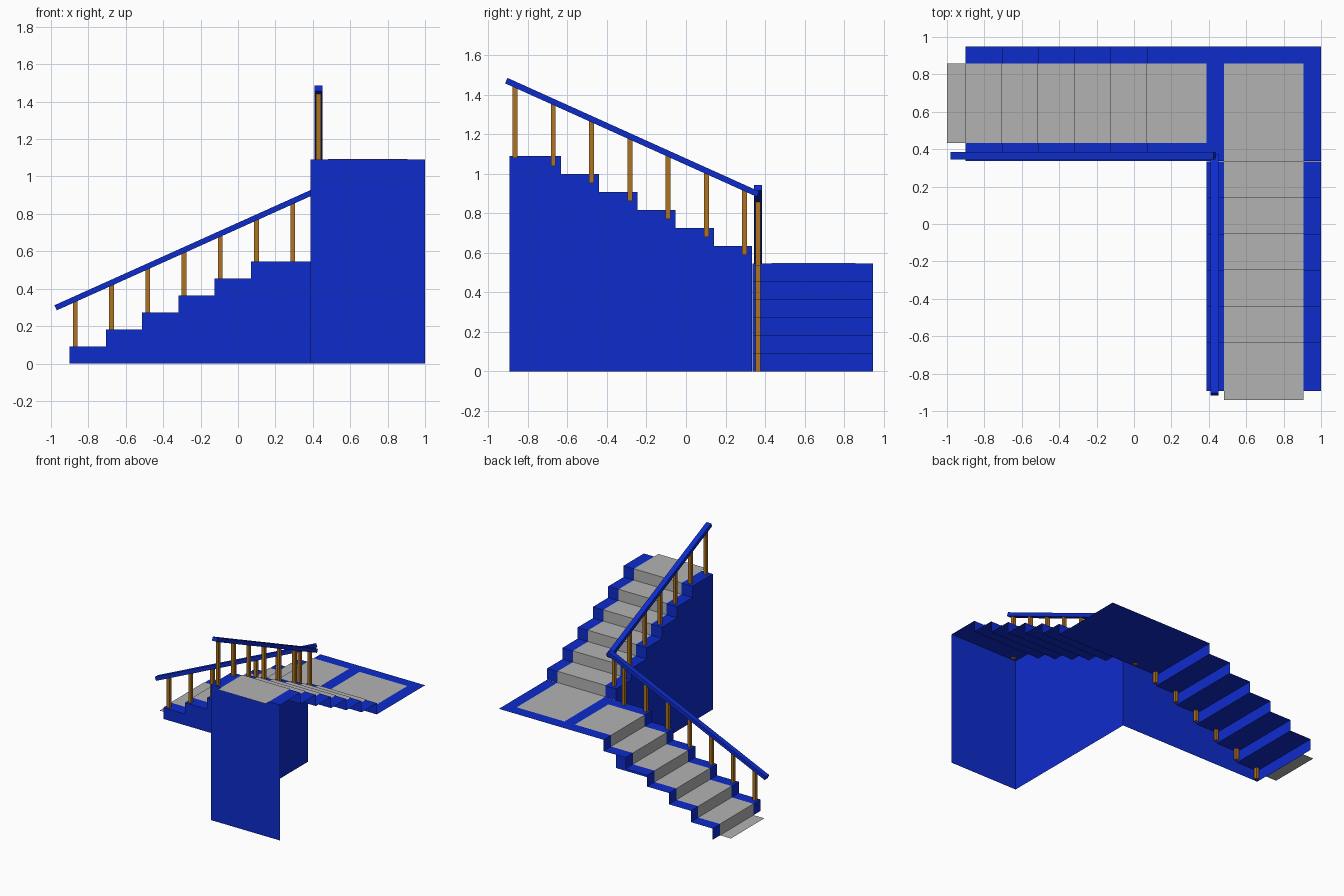
import bpy, bmesh
from mathutils import Vector

cube = bpy.data.objects.get("Cube")
if cube:
    bpy.data.objects.remove(cube)

RUN, RISE = 0.1938, 0.0908
LANDING, TOP = 6 * RISE, 12 * RISE


def material(name, rgb):
    m = bpy.data.materials.new(name)
    m.use_nodes = True
    m.diffuse_color = (*rgb, 1)
    m.node_tree.nodes["Principled BSDF"].inputs["Base Color"].default_value = (*rgb, 1)
    return m


BLUE = material("blue_paint", (0.004, 0.025, 0.6))
GREY = material("grey_carpet", (0.45, 0.45, 0.45))
WOOD = material("brown_wood", (0.42, 0.17, 0.015))


def make(name, faces, mat):
    """Object from a list of faces, each a list of points."""
    bm = bmesh.new()
    for pts in faces:
        bm.faces.new([bm.verts.new(p) for p in pts])
    bmesh.ops.remove_doubles(bm, verts=bm.verts, dist=1e-5)
    mesh = bpy.data.meshes.new(name)
    bm.to_mesh(mesh)
    bm.free()
    mesh.materials.append(mat)
    ob = bpy.data.objects.new(name, mesh)
    bpy.context.collection.objects.link(ob)
    return ob


# Each flight maps (travel, across, height) to space
def lower(t, w, z):
    return Vector((t, w, z))


def upper(t, w, z):
    return Vector((w, -t, z))


def step_path(start, first, z, count, end, lift=0.0):
    """Zigzag side outline of a run of steps."""
    pts = [(start, z + lift)] if start < first else []
    for i in range(count):
        t = first + i * RUN - lift
        pts += [(t, z + i * RISE + lift), (t, z + (i + 1) * RISE + lift)]
    return pts + [(end, z + count * RISE + lift)]


def ribbon(name, place, path, w0, w1, mat):
    make(name, [[place(a[0], w0, a[1]), place(b[0], w0, b[1]),
                 place(b[0], w1, b[1]), place(a[0], w1, a[1])]
                for a, b in zip(path, path[1:])], mat)


def wall(name, place, path, w):
    """Side wall from the floor up to the steps, one strip per tread."""
    treads = [(a, b) for a, b in zip(path, path[1:]) if b[0] - a[0] > 0.01]
    make(name, [[place(a[0], w, 0), place(b[0], w, 0),
                 place(b[0], w, b[1]), place(a[0], w, a[1])]
                for a, b in treads], BLUE)


def bar(name, a, b, side, up, mat):
    """Square bar between two points with half-extent vectors side and up."""
    ring = [side + up, up - side, -side - up, side - up]
    faces = [[a + r for r in ring], [b + r for r in reversed(ring)]]
    for i in range(4):
        r, s = ring[i], ring[(i + 1) % 4]
        faces.append([a + s, a + r, b + r, b + s])
    ob = make(name, faces, mat)
    bm = bmesh.new()
    bm.from_mesh(ob.data)
    bmesh.ops.recalc_face_normals(bm, faces=bm.faces)
    bm.to_mesh(ob.data)
    bm.free()


def railing(name, place, w, start, end, first_post, bottoms):
    """Sloping handrail with a row of square posts."""
    a, b = place(start[0], w, start[1]), place(end[0], w, end[1])
    side = place(0, 1, 0)
    up = (b - a).cross(side).normalized()
    bar(name + "_handrail", a, b, side * 0.021, up * 0.015, BLUE)
    slope = (end[1] - start[1]) / (end[0] - start[0])
    for i, z in enumerate(bottoms):
        t = first_post + i * RUN
        top = start[1] + slope * (t - start[0])
        bar(f"{name}_post_{i + 1}", place(t, w, z), place(t, w, top),
            side * 0.0125, place(0.0125, 0, 0), WOOD)


# Lower flight with its landing
steps = step_path(-0.9, -0.9, 0, 6, 1.0)
ribbon("lower_steps_and_landing", lower, steps, 0.337, 0.948, BLUE)
wall("lower_side_wall", lower, steps[:-1] + [(0.387, LANDING)], 0.337)
ribbon("lower_carpet", lower, step_path(-1, -0.9, 0, 6, 0.387, 0.003), 0.433, 0.858, GREY)

# Upper flight
steps = step_path(-0.335, -0.335, LANDING, 6, 0.893)
ribbon("upper_steps", upper, steps, 0.387, 1.0, BLUE)
wall("upper_side_wall", upper, steps, 0.387)
make("front_wall", [[(0.387, -0.893, 0), (1, -0.893, 0),
                     (1, -0.893, TOP), (0.387, -0.893, TOP)]], BLUE)
ribbon("upper_carpet", upper, step_path(-0.858, -0.335, LANDING, 6, 0.942, 0.003),
       0.48, 0.905, GREY)

# Railings
railing("lower", lower, 0.365, (-0.975, 0.298), (0.43, 0.93), -0.87,
        [i * RISE for i in range(6)] + [0.535])
railing("upper", upper, 0.43, (-0.365, 0.897), (0.91, 1.472), -0.297,
        [0.59 + i * RISE for i in range(5)] + [1.04, 1.08])
